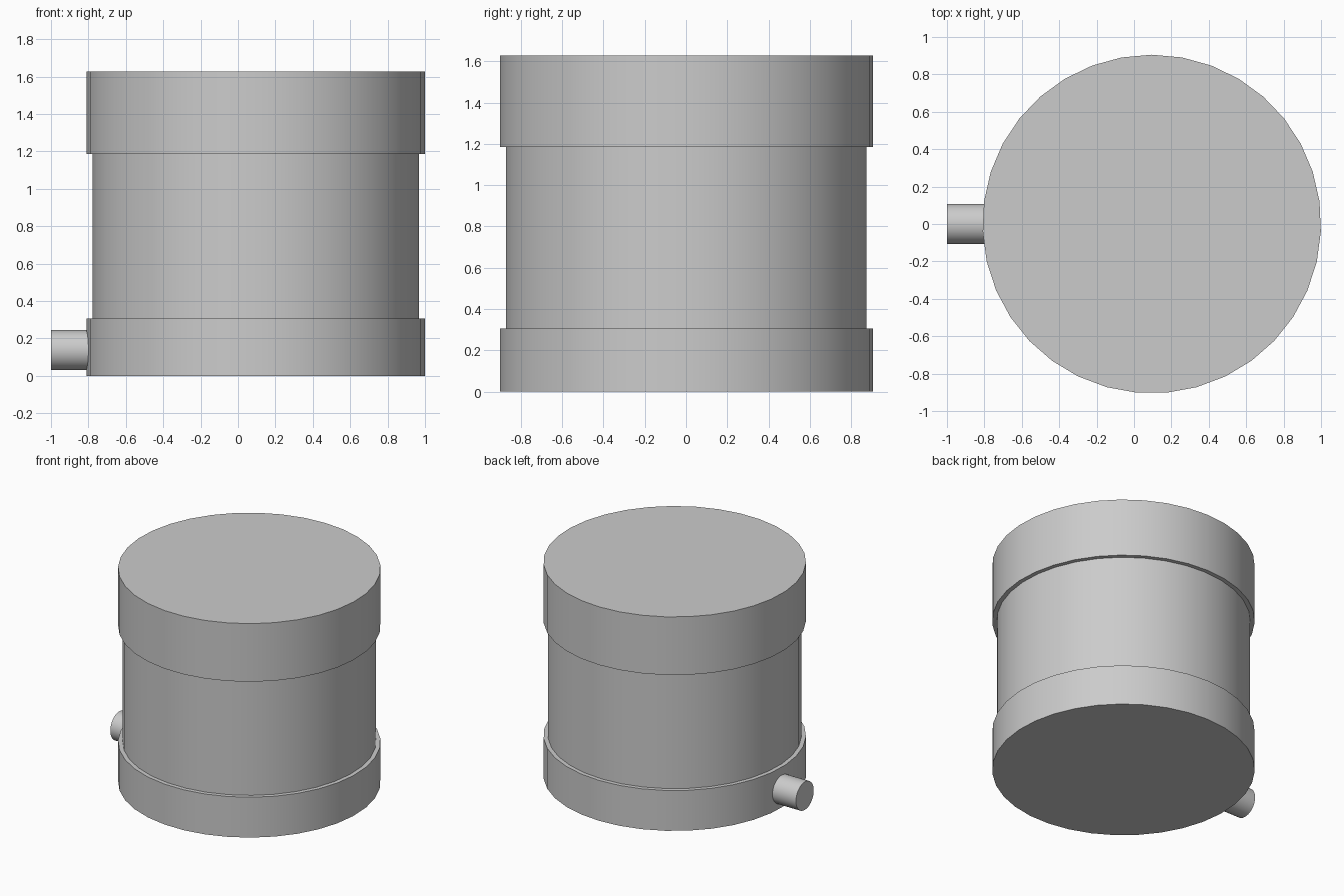
import bpy
import math

cube = bpy.data.objects.get("Cube")
if cube:
    bpy.data.objects.remove(cube, do_unlink=True)

# Single grey material
grey = bpy.data.materials.new("plain_grey")
grey.use_nodes = True
color = (0.6, 0.6, 0.6, 1.0)
grey.diffuse_color = color
grey.node_tree.nodes["Principled BSDF"].inputs["Base Color"].default_value = color

SIDES = 35
CENTER_X = 0.095


def cylinder(name, radius, start, end, rotation):
    """Smooth-sided capped cylinder between two points."""
    length = math.dist(start, end)
    middle = [(a + b) / 2 for a, b in zip(start, end)]
    bpy.ops.mesh.primitive_cylinder_add(
        vertices=SIDES, radius=radius, depth=length,
        location=middle, rotation=rotation)
    obj = bpy.context.object
    obj.name = name
    obj.data.materials.append(grey)
    bpy.ops.object.shade_smooth_by_angle(angle=math.radians(30))
    return obj


def drum(name, radius, bottom, top):
    return cylinder(name, radius, (CENTER_X, 0, bottom), (CENTER_X, 0, top), (0, 0, 0))


# Stacked drum: wide base, slightly narrower body, wide lid
drum("base_band", 0.905, 0.0, 0.307)
drum("body", 0.874, 0.307, 1.185)
drum("lid", 0.905, 1.185, 1.627)

# Short outlet pipe low on the right side
cylinder("outlet_pipe", 0.107, (-1.0, 0, 0.138), (-0.7, 0, 0.138),
         (0, math.radians(90), 0))
